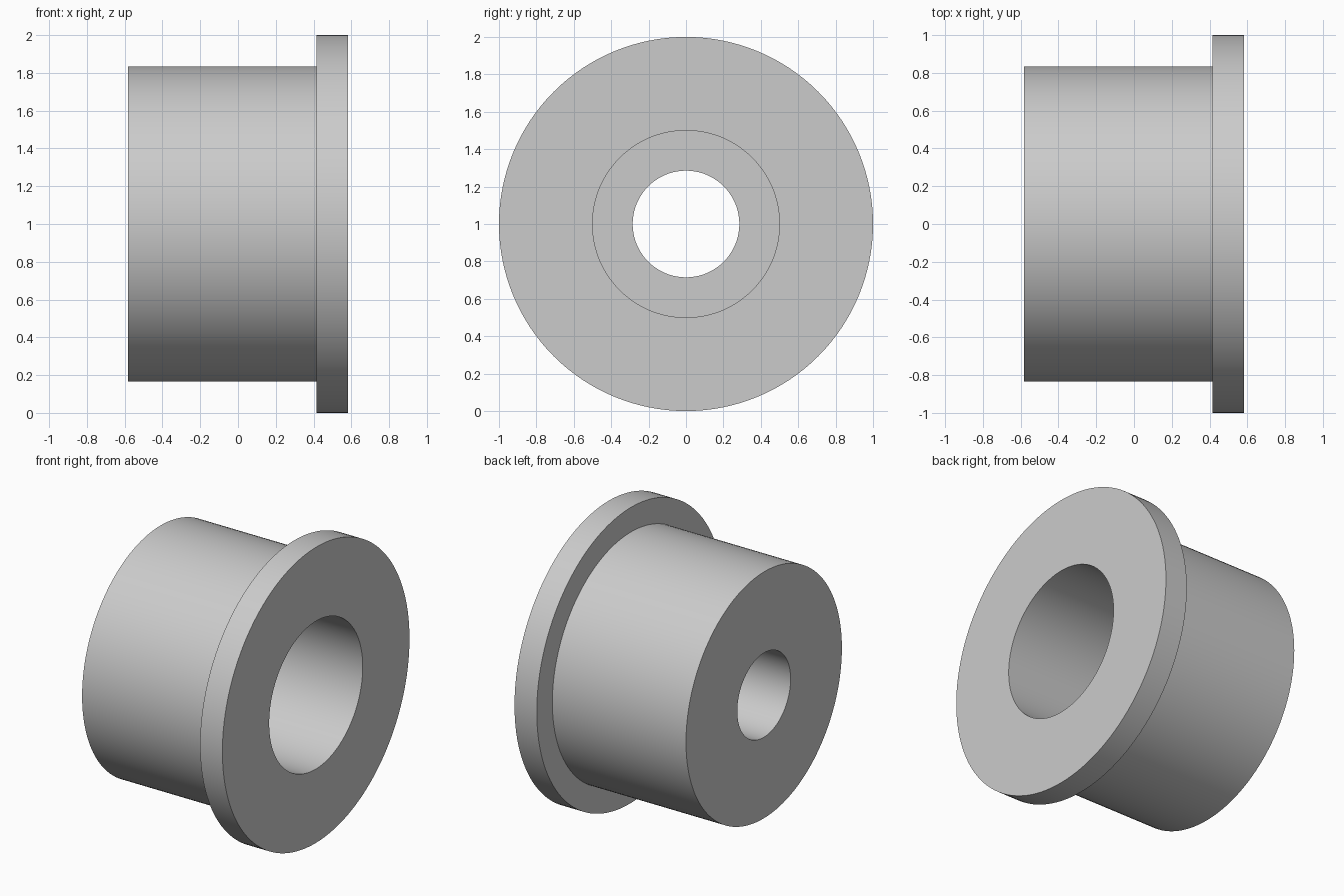
import bpy, bmesh, math
from mathutils import Matrix, Vector

cube = bpy.data.objects.get("Cube")
if cube:
    bpy.data.objects.remove(cube, do_unlink=True)

# Plain grey material
grey = bpy.data.materials.new("light_grey")
grey.use_nodes = True
colour = (0.6, 0.6, 0.6, 1)
grey.diffuse_color = colour
grey.node_tree.nodes["Principled BSDF"].inputs["Base Color"].default_value = colour

# Dimensions along the bushing axis (x) and radii
HALF = 7 / 12
FLANGE_BACK = HALF - 1 / 6
STEP = HALF - 0.75
FLANGE_R, BODY_R, COUNTERBORE_R, BORE_R = 1.0, 5 / 6, 0.5, 0.285
SEGMENTS = 128

# Closed half-section as (x, radius), following the outside then the bore
section = [
    (-HALF, BORE_R), (-HALF, BODY_R),
    (FLANGE_BACK, BODY_R), (FLANGE_BACK, FLANGE_R),
    (HALF, FLANGE_R), (HALF, COUNTERBORE_R),
    (STEP, COUNTERBORE_R), (STEP, BORE_R),
]

# Revolve the section about the x axis
bm = bmesh.new()
rings = []
for i in range(SEGMENTS):
    turn = Matrix.Rotation(math.tau * i / SEGMENTS, 3, 'X')
    rings.append([bm.verts.new(turn @ Vector((x, 0, r))) for x, r in section])
for i, ring in enumerate(rings):
    after = rings[(i + 1) % SEGMENTS]
    for j in range(len(section)):
        k = (j + 1) % len(section)
        bm.faces.new((ring[j], ring[k], after[k], after[j]))
bmesh.ops.recalc_face_normals(bm, faces=bm.faces)
bmesh.ops.translate(bm, verts=bm.verts, vec=(0, 0, FLANGE_R))

# Flanged bushing object
mesh = bpy.data.meshes.new("flanged_bushing")
bm.to_mesh(mesh)
bm.free()
mesh.materials.append(grey)
bushing = bpy.data.objects.new("flanged_bushing", mesh)
bpy.context.collection.objects.link(bushing)

bpy.ops.object.select_all(action='DESELECT')
bushing.select_set(True)
bpy.context.view_layer.objects.active = bushing
bpy.ops.object.shade_smooth_by_angle(angle=math.radians(30))
